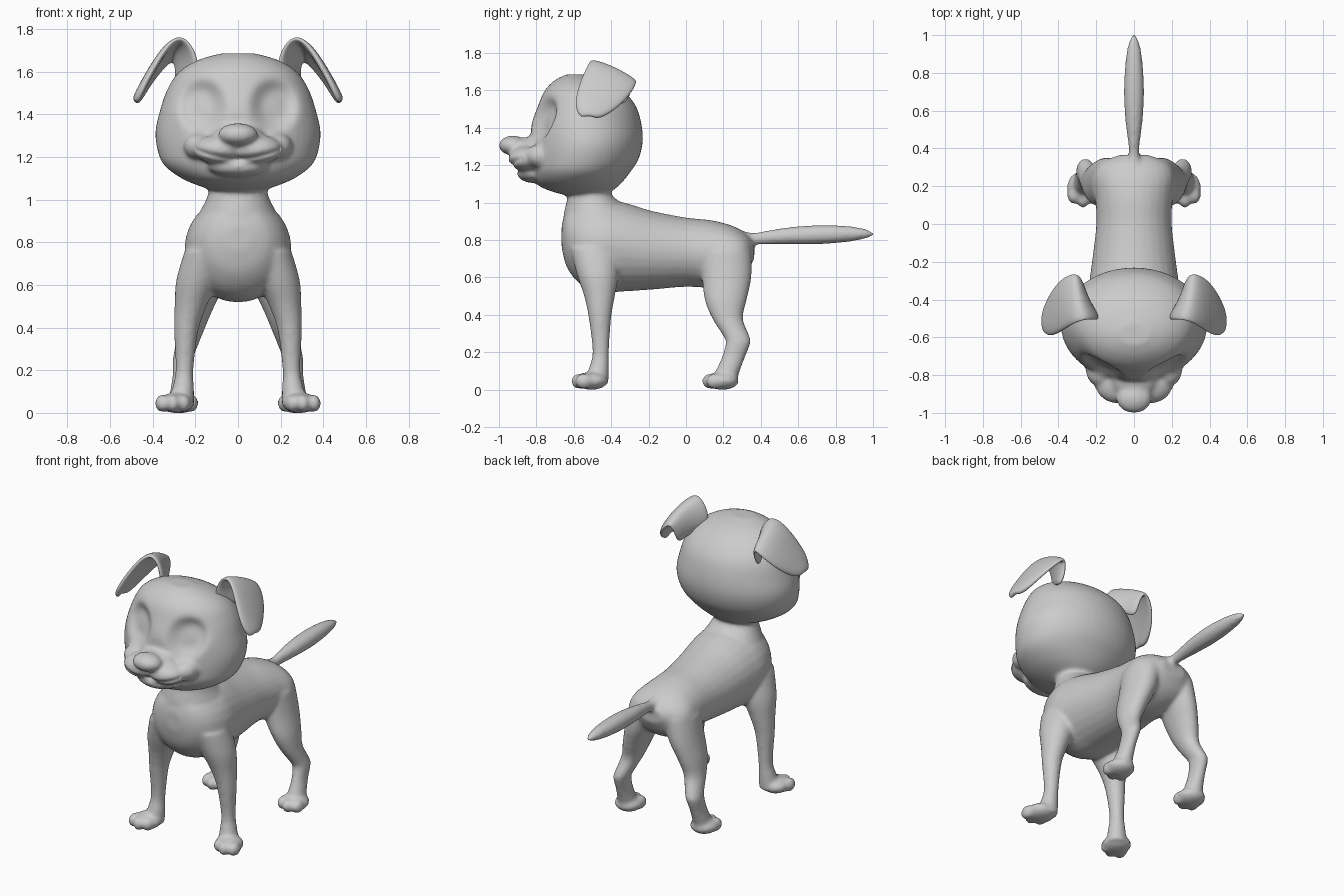
import bpy, bmesh, math
from mathutils import Vector, Matrix

if "Cube" in bpy.data.objects:
    bpy.data.objects.remove(bpy.data.objects["Cube"])

skin = bmesh.new()


def catmull(p, steps=5):
    out = []
    for i in range(len(p) - 1):
        a, b, c, d = p[max(i - 1, 0)], p[i], p[i + 1], p[min(i + 2, len(p) - 1)]
        for s in range(steps):
            t = s / steps
            out.append([0.5 * (2 * B + (C - A) * t + (2 * A - 5 * B + 4 * C - D) * t * t
                               + (3 * B - A - 3 * C + D) * t ** 3)
                        for A, B, C, D in zip(a, b, c, d)])
    return out + [list(p[-1])]


def loft(rings, axis, mirror=False, n=28):
    """Rings are (x, y, z, half width, half depth), standing across the y or z axis."""
    for side in ((1, -1) if mirror else (1,)):
        loops = []
        for x, y, z, a, b in catmull(rings):
            loop = []
            for i in range(n):
                t = 2 * math.pi * i / n
                u, v = max(a, .003) * math.cos(t), max(b, .003) * math.sin(t)
                co = (x + u, y + v, z) if axis == 'z' else (x + u, y, z + v)
                loop.append(skin.verts.new((side * co[0], co[1], co[2])))
            loops.append(loop)
        faces = [skin.faces.new((p[i], p[(i + 1) % n], q[(i + 1) % n], q[i]))
                 for p, q in zip(loops, loops[1:]) for i in range(n)]
        faces += [skin.faces.new(loops[0]), skin.faces.new(loops[-1])]
        bmesh.ops.recalc_face_normals(skin, faces=faces)


def blob(center, radii, mirror=False):
    for side in ((1, -1) if mirror else (1,)):
        m = Matrix.Translation((side * center[0], center[1], center[2])) @ Matrix.Diagonal((*radii, 1))
        bmesh.ops.create_uvsphere(skin, u_segments=24, v_segments=16, radius=1, matrix=m)


def span(y0, y1, x, z, rx):
    """Horizontal ring given by its front and back."""
    return (x, (y0 + y1) / 2, z, rx, (y1 - y0) / 2)


# Torso, given as y, bottom, top, half width
loft([(0, y, (b + t) / 2, w, (t - b) / 2) for y, b, t, w in [
    (-.665, .76, .88, .06), (-.635, .65, .96, .15), (-.56, .56, 1.0, .22), (-.45, .52, 1.02, .25),
    (-.33, .525, 1.0, .24), (-.18, .535, .955, .22), (0, .55, .92, .2), (.14, .545, .905, .205),
    (.25, .57, .875, .215), (.32, .62, .835, .18), (.365, .70, .79, .08)]], 'y')

# Neck
loft([span(-.66, -.22, 0, .82, .235), span(-.655, -.27, 0, .93, .185), span(-.64, -.35, 0, 1.0, .15),
      span(-.63, -.4, 0, 1.05, .137), span(-.64, -.39, 0, 1.13, .15)], 'z')

# Front legs
loft([span(-.62, -.36, .155, .76, .095), span(-.585, -.36, .19, .62, .1), span(-.545, -.38, .222, .5, .075),
      span(-.52, -.4, .243, .38, .056), span(-.5, -.412, .251, .2, .042), span(-.52, -.412, .258, .11, .052),
      span(-.53, -.415, .265, .03, .06)], 'z', True)

# Hind legs
loft([span(.07, .35, .12, .74, .1), span(.085, .35, .155, .6, .09), span(.1, .325, .195, .48, .075),
      span(.14, .305, .222, .38, .06), span(.2, .34, .25, .285, .05), span(.212, .345, .26, .25, .046),
      span(.19, .315, .265, .17, .042), span(.155, .285, .268, .09, .052),
      span(.14, .27, .27, .03, .055)], 'z', True)

# Paws with toes
for px, py, ox in ((.29, -.505, .015), (.27, .195, 0)):
    blob((px, py, .047), (.085, .088, .048), True)
    for k in (-1, 0, 1):
        blob((px + ox + k * .05, py - .062 + abs(k) * .022, .045), (.034, .048, .042), True)

# Tail
loft([(0, .3, .8, .05, .05), (0, .36, .805, .03, .033), (0, .42, .812, .03, .036), (0, .55, .822, .046, .046),
      (0, .7, .828, .054, .051), (0, .85, .832, .046, .044), (0, .95, .833, .031, .028),
      (0, 1.005, .832, .008, .008)], 'y')

# Skull
loft([span(-.60, -.47, 0, 1.03, .07), span(-.72, -.40, 0, 1.06, .17), span(-.80, -.35, 0, 1.10, .265),
      span(-.83, -.30, 0, 1.16, .345), span(-.835, -.255, 0, 1.23, .377), span(-.83, -.232, 0, 1.32, .387),
      span(-.825, -.238, 0, 1.42, .365), span(-.79, -.27, 0, 1.52, .33), span(-.755, -.34, 0, 1.6, .275),
      span(-.70, -.43, 0, 1.655, .185), span(-.64, -.53, 0, 1.685, .08)], 'z', n=48)

# Muzzle, cheeks, chin and nose
blob((0, -.81, 1.285), (.13, .12, .07))
blob((.085, -.845, 1.235), (.125, .105, .07), True)
blob((.18, -.775, 1.25), (.075, .085, .065), True)
blob((0, -.815, 1.155), (.14, .088, .05))
blob((0, -.925, 1.305), (.093, .076, .053))

# Fuse everything into one smooth skin
mesh = bpy.data.meshes.new("body")
skin.to_mesh(mesh)
body = bpy.data.objects.new("body", mesh)
bpy.context.collection.objects.link(body)
bpy.context.view_layer.objects.active = body
body.select_set(True)
rm = body.modifiers.new("fuse", 'REMESH')
rm.mode, rm.voxel_size = 'VOXEL', .011
sm = body.modifiers.new("soften", 'SMOOTH')
sm.factor, sm.iterations = .5, 9
for m in ("fuse", "soften"):
    bpy.ops.object.modifier_apply(modifier=m)

# Eye sockets pressed into the face, leaving a ridge between them
for v in body.data.vertices:
    x, y, z = v.co
    if y < -.55 and z > 1.2:
        d = ((abs(x) - .17) / .095) ** 2 + ((z - 1.44) / .105) ** 2
        v.co.y += .055 * math.exp(-d * d)
    if y < -.80 and abs(x) < .2:
        v.co.y += .012 * math.exp(-((z - 1.192 - 1.1 * x * x) / .012) ** 2)
bpy.ops.object.shade_smooth()

# Folded ears: front and back edge of each row, from root over the fold to tip
rows = [((.19, -.50, 1.58), (.29, -.33, 1.51)), ((.19, -.51, 1.68), (.285, -.29, 1.59)),
        ((.255, -.505, 1.775), (.30, -.262, 1.655)), ((.325, -.53, 1.735), (.345, -.265, 1.625)),
        ((.395, -.58, 1.62), (.405, -.31, 1.555)), ((.45, -.60, 1.515), (.455, -.40, 1.475)),
        ((.475, -.565, 1.45), (.475, -.475, 1.445))]
for name, side in (("left_ear", 1), ("right_ear", -1)):
    bm = bmesh.new()
    grid = []
    for f, b in rows:
        line = []
        for t in (0, .33, .67, 1):
            p = Vector(f).lerp(Vector(b), t)
            bulge = .1 * t * (1 - t)
            line.append(bm.verts.new((side * (p.x + bulge * .4), p.y, p.z + bulge * .6)))
        grid.append(line)
    for p, q in zip(grid, grid[1:]):
        for i in range(3):
            bm.faces.new((p[i], p[i + 1], q[i + 1], q[i]))
    bmesh.ops.recalc_face_normals(bm, faces=bm.faces)
    me = bpy.data.meshes.new(name)
    bm.to_mesh(me)
    ear = bpy.data.objects.new(name, me)
    bpy.context.collection.objects.link(ear)
    so = ear.modifiers.new("thickness", 'SOLIDIFY')
    so.thickness, so.offset = .034, 0
    ss = ear.modifiers.new("round", 'SUBSURF')
    ss.levels = ss.render_levels = 3
    for poly in me.polygons:
        poly.use_smooth = True
